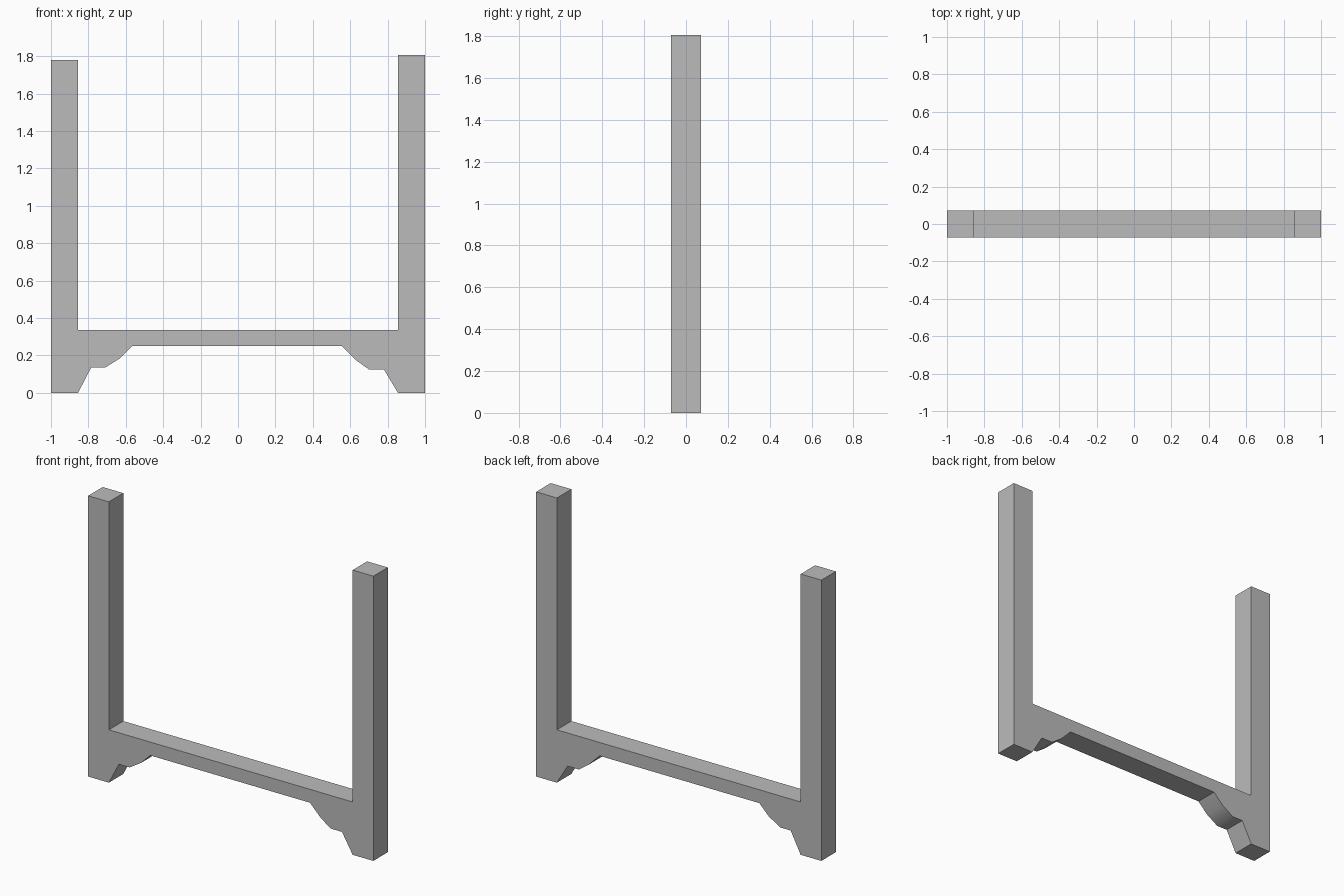
import bpy, bmesh, math

if "Cube" in bpy.data.objects:
    bpy.data.objects.remove(bpy.data.objects["Cube"])

grey = bpy.data.materials.new("plain grey")
grey.use_nodes = True
colour = (0.5, 0.5, 0.5, 1)
grey.diffuse_color = colour
grey.node_tree.nodes["Principled BSDF"].inputs["Base Color"].default_value = colour

HALF_DEPTH = 0.0725
POST_INNER = 0.855
RAIL_TOP = 0.335

# Stepped bracket under each end of the rail, from foot to rail
left_bracket = [(0.855, 0), (0.78, 0.125), (0.70, 0.125), (0.63, 0.175), (0.555, 0.25)]
right_bracket = [(0.855, 0), (0.785, 0.135), (0.71, 0.135), (0.63, 0.185), (0.565, 0.25)]


def half_outline(bracket, post_top):
    """Outline of one side, from rail underside round the post to rail top."""
    return bracket[::-1] + [(1, 0), (1, post_top), (POST_INNER, post_top), (POST_INNER, RAIL_TOP)]


# Whole frame outline: left half, then the mirrored right half
left = half_outline(left_bracket, 1.805)
right = [(-x, z) for x, z in reversed(half_outline(right_bracket, 1.78))]

# Extrude the outline through the depth of the frame
bm = bmesh.new()
face = bm.faces.new([bm.verts.new((x, -HALF_DEPTH, z)) for x, z in left + right])
result = bmesh.ops.extrude_face_region(bm, geom=[face])
moved = [v for v in result["geom"] if isinstance(v, bmesh.types.BMVert)]
bmesh.ops.translate(bm, verts=moved, vec=(0, 2 * HALF_DEPTH, 0))
bmesh.ops.recalc_face_normals(bm, faces=bm.faces)
mesh = bpy.data.meshes.new("post_and_rail_frame")
bm.to_mesh(mesh)
bm.free()
mesh.materials.append(grey)

frame = bpy.data.objects.new("post_and_rail_frame", mesh)
bpy.context.collection.objects.link(frame)

# Soften only the shallow bends of the brackets
bpy.ops.object.select_all(action="DESELECT")
frame.select_set(True)
bpy.context.view_layer.objects.active = frame
bpy.ops.object.shade_smooth_by_angle(angle=math.radians(40))
